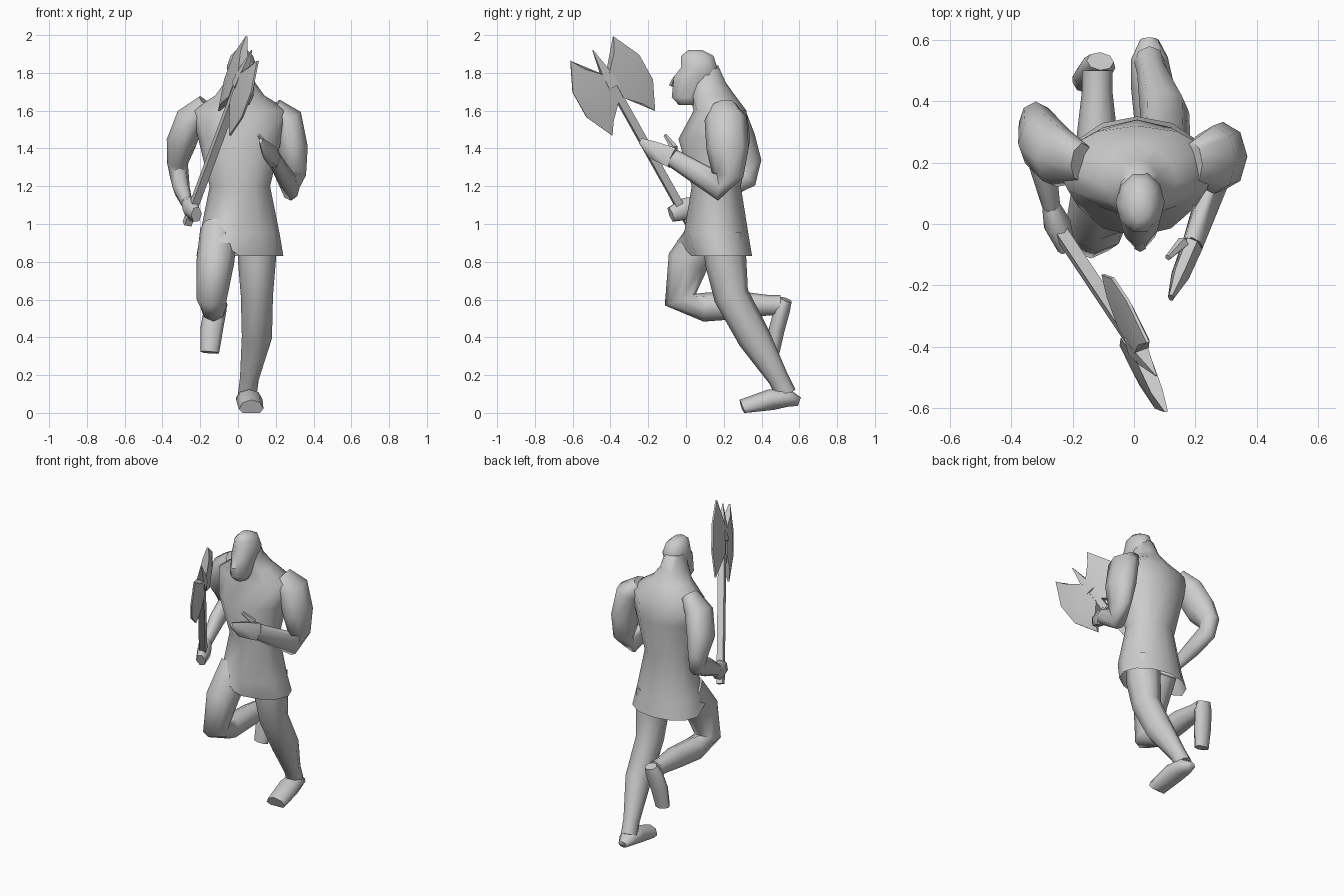
import bpy
import bmesh
from math import cos, sin, pi, radians
from mathutils import Vector

cube = bpy.data.objects.get("Cube")
if cube:
    bpy.data.objects.remove(cube, do_unlink=True)

grey = bpy.data.materials.new("plain grey")
grey.use_nodes = True
grey.diffuse_color = (.6, .6, .6, 1)
shader = grey.node_tree.nodes["Principled BSDF"]
shader.inputs["Base Color"].default_value = grey.diffuse_color


def skin(name, rings, open_start=False, sharp=70):
    """Join rings of points into one smooth-shaded grey object."""
    bm = bmesh.new()
    loops = [[bm.verts.new(point) for point in ring] for ring in rings]
    for lower, upper in zip(loops, loops[1:]):
        for i in range(len(lower)):
            bm.faces.new((lower[i - 1], lower[i], upper[i], upper[i - 1]))
    if not open_start:
        bm.faces.new(loops[0])
    bm.faces.new(loops[-1])
    bmesh.ops.recalc_face_normals(bm, faces=bm.faces)
    mesh = bpy.data.meshes.new(name)
    bm.to_mesh(mesh)
    bm.free()
    mesh.materials.append(grey)
    mesh.shade_smooth()
    mesh.set_sharp_from_angle(angle=radians(sharp))
    obj = bpy.data.objects.new(name, mesh)
    bpy.context.collection.objects.link(obj)
    return obj


def oval(centre, side, deep, count):
    """Ring of points around a centre, spanned by two radius vectors."""
    angles = [2 * pi * i / count for i in range(count)]
    return [centre + side * cos(angle) + deep * sin(angle) for angle in angles]


def stack(levels, middle, count):
    """Level ovals from (height, depth position, half width, half depth)."""
    return [oval(Vector((middle, y, z)), Vector((width, 0, 0)), Vector((0, thick, 0)), count)
            for z, y, width, thick in levels]


def limb(name, joints, depth, count=8):
    """Tube through (x, y, z, radius) joints; depth scales its thickness."""
    centres = [Vector(joint[:3]) for joint in joints]
    rings = []
    for k, centre in enumerate(centres):
        after = centres[min(k + 1, len(centres) - 1)]
        before = centres[max(k - 1, 0)]
        along = (after - before).normalized()
        across = Vector((1, 0, 0))
        side = (across - along * across.dot(along)).normalized()
        radius = joints[k][3]
        rings.append(oval(centre, side * radius, along.cross(side) * radius * depth, count))
    return skin(name, rings)


# Torso and tunic
torso = stack([
    (.83, .19, .23, .16),   # hem
    (.95, .16, .21, .17),   # hips
    (1.2, .16, .16, .13),   # waist
    (1.45, .15, .22, .19),  # chest
    (1.6, .18, .26, .14),   # shoulders
    (1.68, .14, .13, .12),  # neck base
    (1.75, .11, .08, .1),   # neck
    (1.84, .1, .06, .07),   # nape, inside the head
], .01, 12)

# The hem rides up over the raised right thigh
for point in torso[0]:
    if point.x < 0 and point.y < .15:
        point += Vector((0, -.1, .08))
skin("torso", torso, open_start=True)

# Head
skin("head", stack([
    (1.63, .01, .04, .05),   # throat
    (1.67, .01, .06, .09),   # jaw
    (1.78, .05, .07, .12),   # brow
    (1.83, .07, .08, .1),    # temples
    (1.89, .06, .06, .09),   # crown
    (1.92, .05, .03, .04),   # top
], .02, 10))
limb("nose", [(.02, -.06, 1.78, .01), (.02, -.08, 1.73, .02)], depth=.6, count=4)

# Left arm, bent in front of the chest with an open hand
left_wrist = (.19, -.07, 1.35, .035)
limb("left_arm", [
    (.19, .2, 1.62, .05),
    (.26, .21, 1.56, .08),
    (.29, .22, 1.4, .08),
    (.3, .22, 1.26, .06),
    (.28, .19, 1.19, .05),
    left_wrist], depth=1.4)
limb("left_hand", [left_wrist, (.15, -.17, 1.39, .03), (.12, -.24, 1.44, .01)],
     depth=1.8, count=6)
limb("left_thumb", [(.16, -.06, 1.4, .02), (.11, -.11, 1.47, .01)], depth=1, count=5)

# Right arm, elbow drawn back and fist closed on the shaft
right_wrist = (-.27, .06, 1.11, .03)
limb("right_arm", [
    (-.17, .2, 1.64, .05),
    (-.25, .22, 1.56, .08),
    (-.3, .27, 1.43, .08),
    (-.32, .33, 1.32, .055),
    (-.31, .32, 1.25, .05),
    (-.3, .2, 1.19, .045),
    right_wrist], depth=1.3)
limb("right_fist", [right_wrist, (-.25, 0, 1.08, .045), (-.22, -.08, 1.05, .03)],
     depth=1.5, count=6)

# Left leg, pushing off, with its sole flat on the ground
limb("left_leg", [
    (.1, .2, .95, .1),
    (.1, .21, .8, .1),
    (.1, .24, .62, .085),
    (.1, .36, .4, .08),
    (.06, .49, .18, .05),
    (.05, .53, .1, .05)], depth=1.1)
left_foot = limb("left_foot", [
    (.05, .6, .06, .03),
    (.05, .54, .08, .06),
    (.06, .45, .07, .07),
    (.07, .3, .02, .065)], depth=.8)
for vert in left_foot.data.vertices:
    vert.co.z = max(vert.co.z, 0)

# Right leg, knee raised and shin folded back
limb("right_leg", [
    (-.1, .13, .97, .1),
    (-.12, .01, .8, .1),
    (-.14, -.03, .6, .08),
    (-.13, .1, .56, .07),
    (-.12, .3, .57, .065),
    (-.12, .43, .57, .05),
    (-.12, .5, .57, .05)], depth=1.1)
limb("right_foot", [
    (-.11, .53, .6, .045),
    (-.12, .51, .55, .06),
    (-.14, .48, .44, .06),
    (-.15, .46, .32, .05)], depth=.7)

# Double axe, laid out along and across its shaft in one tilted plane
butt = Vector((-.27, .02, 1))
shaft = Vector((.32, -.48, .86))
spread = Vector((-.23, .87, .5))
normal = spread.cross(shaft).normalized()


def on_axe(along, across, lift):
    return butt + shaft * along + spread * across + normal * lift


def square_ring(along, half):
    return [on_axe(along, -half, -half), on_axe(along, half, -half),
            on_axe(along, half, half), on_axe(along, -half, half)]


skin("axe_shaft", [square_ring(0, .02), square_ring(.9, .02)], sharp=30)
skin("axe_spike", [square_ring(.85, .03), square_ring(.92, .025), square_ring(1.07, .002)],
     sharp=30)

# Blade layers: half length, belly width, curve, half thickness
layers = [(.23, .21, .08, .005), (.16, .14, .05, .02), (.08, .015, 0, .025)]
for name, flip in (("rear_blade", 1), ("front_blade", -1)):
    rings = []
    for step in range(4):
        t = step / 1.5 - 1
        face = [(.85 + reach * t, flip * (belly - curve * t * t), half)
                for reach, belly, curve, half in layers]
        back = [(along, across, -half) for along, across, half in reversed(face)]
        rings.append([on_axe(*spot) for spot in face + back])
    skin(name, rings, sharp=25)
